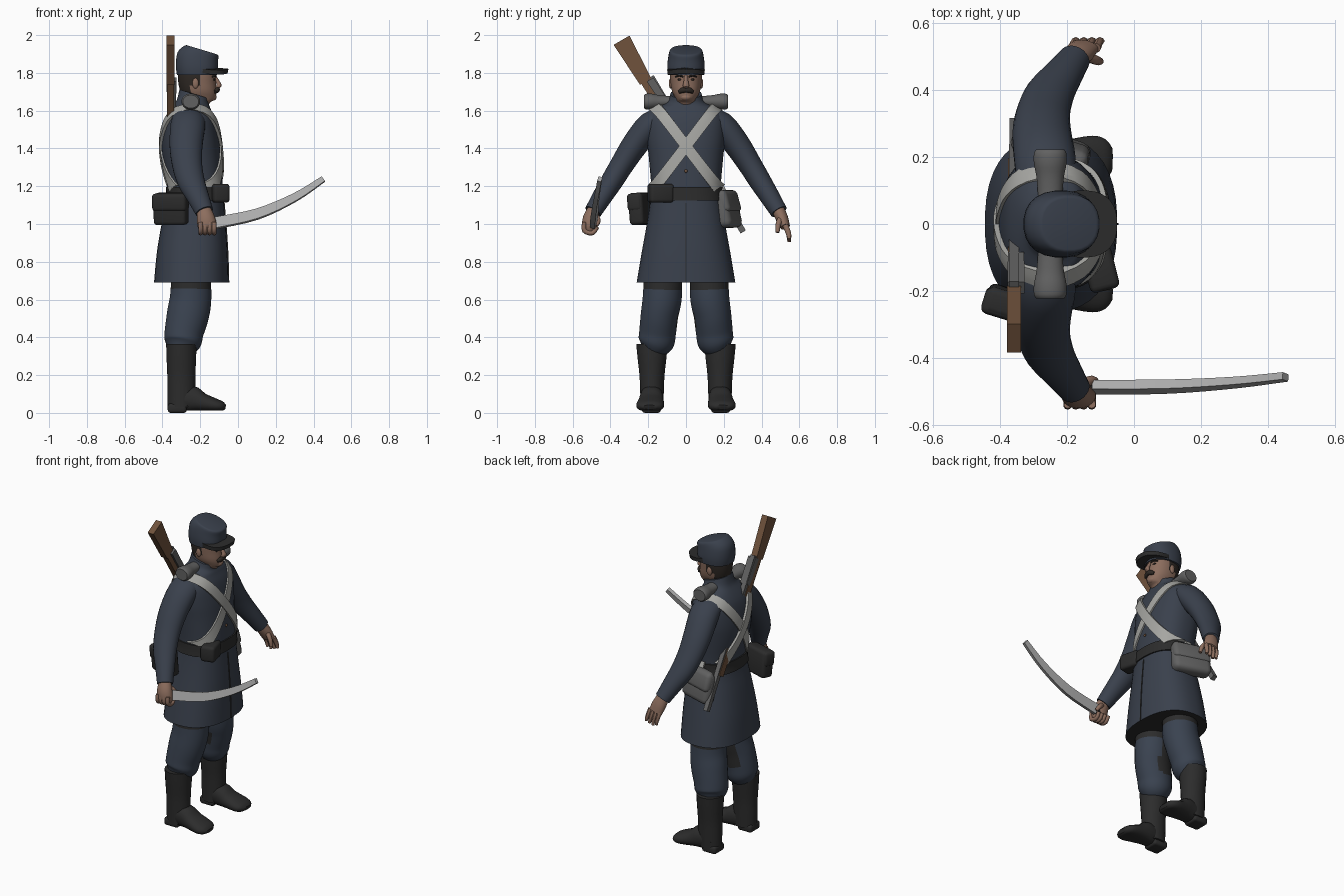
import bpy, bmesh, math
from mathutils import Vector

if "Cube" in bpy.data.objects:
    bpy.data.objects.remove(bpy.data.objects["Cube"])


def material(name, *rgb):
    m = bpy.data.materials.new(name)
    m.use_nodes = True
    m.diffuse_color = (*rgb, 1)
    bsdf = m.node_tree.nodes["Principled BSDF"]
    bsdf.inputs["Base Color"].default_value = (*rgb, 1)
    bsdf.inputs["Roughness"].default_value = 0.8
    return m


COAT = material("coat blue", .042, .052, .073)
TROUSER = material("trouser blue", .042, .055, .08)
BLACK = material("black leather", .025, .025, .025)
SKIN = material("skin", .265, .155, .112)
HAIR = material("dark hair", .028, .022, .018)
GREY = material("grey cloth", .12, .12, .12)
STRAP = material("pale strap", .38, .38, .36)
STEEL = material("steel", .42, .42, .42)
WOOD = material("wood", .16, .085, .045)


def finish(name, bm, mat, second=None, rule=None, angle=40):
    """Turn a bmesh into an object; faces that pass the rule get the second material."""
    bmesh.ops.recalc_face_normals(bm, faces=bm.faces[:])
    mesh = bpy.data.meshes.new(name)
    mesh.materials.append(mat)
    if second:
        mesh.materials.append(second)
        for f in bm.faces:
            f.material_index = int(rule(f.calc_center_median(), f.normal))
    bm.to_mesh(mesh)
    bm.free()
    ob = bpy.data.objects.new(name, mesh)
    bpy.context.collection.objects.link(ob)
    bpy.ops.object.select_all(action="DESELECT")
    ob.select_set(True)
    bpy.context.view_layer.objects.active = ob
    bpy.ops.object.shade_smooth_by_angle(angle=math.radians(angle))
    return ob


def resample(rows, k):
    """Catmull-Rom interpolation of rows of numbers."""
    out = []
    for i in range(len(rows) - 1):
        a, b, c, d = (rows[max(0, min(len(rows) - 1, i + j))] for j in (-1, 0, 1, 2))
        for s in range(k):
            t = s / k
            out.append([q + .5 * t * (r - p + t * (2*p - 5*q + 4*r - w + t * (3*(q - r) + w - p)))
                        for p, q, r, w in zip(a, b, c, d)])
    return out + [list(rows[-1])]


def loft(name, rows, mat, ref="X", k=3, sides=24, n=2, roll=0, bend=None, flat=False, **kw):
    """Sweep an oval along rows of x, y, z, radius toward ref, radius across."""
    rows = resample(rows, k)
    pts = [Vector(r[:3]) for r in rows]
    axis = Vector((ref == "X", ref == "Y", ref == "Z"))
    bm, rings = bmesh.new(), []
    for i, r in enumerate(rows):
        t = (pts[min(i + 1, len(pts) - 1)] - pts[max(i - 1, 0)]).normalized()
        if flat:
            t = Vector((0, 0, 1))
        v = t.cross(axis).normalized()
        u = v.cross(t)
        ring = []
        for s in range(sides):
            a = math.tau * (s + .5) / sides
            c, d = math.cos(a), math.sin(a)
            grow = math.sqrt(2) if sides == 4 else 1
            c = math.copysign(abs(c) ** (2 / n), c) * r[3] * grow
            d = math.copysign(abs(d) ** (2 / n), d) * r[4] * grow
            c, d = c * math.cos(roll) - d * math.sin(roll), c * math.sin(roll) + d * math.cos(roll)
            p = pts[i] + u * c + v * d
            ring.append(bm.verts.new(bend(p) if bend else p))
        rings.append(ring)
    for a, b in zip(rings, rings[1:]):
        for s in range(sides):
            e = (s + 1) % sides
            bm.faces.new((a[s], a[e], b[e], b[s]))
    bm.faces.new(rings[0])
    bm.faces.new(rings[-1])
    return finish(name, bm, mat, **kw)


def ball(name, loc, size, mat):
    bm = bmesh.new()
    bmesh.ops.create_uvsphere(bm, u_segments=16, v_segments=10, radius=1)
    for v in bm.verts:
        v.co = Vector(loc) + Vector(a * b for a, b in zip(v.co, size))
    return finish(name, bm, mat)


def box(name, loc, size, mat, bevel=.015, turn=(0, 0, 0), taper=0):
    """Rounded box, its top thinned by the taper."""
    bm = bmesh.new()
    bmesh.ops.create_cube(bm, size=1)
    for v in bm.verts:
        thin = 1 - taper * (v.co.z + .5)
        v.co = Vector((v.co.x * size[0], v.co.y * size[1] * thin, v.co.z * size[2]))
    bmesh.ops.bevel(bm, geom=bm.edges[:], offset=bevel, segments=3, affect="EDGES", profile=.5)
    ob = finish(name, bm, mat)
    ob.location, ob.rotation_euler = loc, turn
    return ob


# Coat: z, back x, front x, half width
ROUND = 2.4
body = resample([(.69, -.445, -.05, .262), (.85, -.43, -.055, .235), (1.0, -.405, -.065, .208),
                 (1.12, -.378, -.075, .19), (1.2, -.375, -.08, .185), (1.35, -.4, -.09, .197),
                 (1.45, -.403, -.1, .208), (1.55, -.385, -.12, .205), (1.61, -.355, -.145, .165),
                 (1.65, -.325, -.155, .1), (1.7, -.31, -.155, .082)], 4)


def shell(z):
    """Centre x, half depth and half width of the coat at a height."""
    for a, b in zip(body, body[1:]):
        if z <= b[0]:
            break
    t = max(0, (z - a[0]) / (b[0] - a[0]))
    _, x0, x1, w = (p + (q - p) * t for p, q in zip(a, b))
    return (x0 + x1) / 2, (x1 - x0) / 2, w


def level(z, grow=0):
    c, r, w = shell(z)
    return (c, 0, z, r + grow, w + grow)


def ramp(z, low, high):
    return max(0, min(1, (z - low) / (high - low)))


# Collar dips toward the throat
loft("coat", [level(b[0]) for b in body], COAT, k=1, sides=40, n=ROUND, flat=True,
     bend=lambda p: Vector((p.x, p.y, p.z - .3 * (p.x + .27) * ramp(p.z, 1.62, 1.7))),
     second=BLACK, rule=lambda c, nrm: nrm.z < -.9)
loft("belt", [level(z, .008) for z in (1.125, 1.16, 1.195)], BLACK, sides=40, n=ROUND, flat=True)


def sash(name, start, end, side, half, mat, off=.01):
    """Flat band laid on the coat between two (y, z) points."""
    a, b = Vector(start), Vector(end)
    across = Vector((-(b - a).y, (b - a).x)).normalized() * half
    bm, last = bmesh.new(), None
    for i in range(25):
        row = []
        for j in (-1, -.33, .33, 1):
            y, z = a.lerp(b, i / 24) + across * j
            c, r, w = shell(z)
            s = max(0, 1 - min(1, abs(y) / w) ** ROUND) ** (1 / ROUND)
            for d in (-.01, off):
                row.append(bm.verts.new((c + side * (r * s + d), y + math.copysign(max(0, d) * (1 - s), y), z)))
        row = row[0::2] + row[:0:-2]
        if last:
            for j in range(8):
                bm.faces.new((last[j], last[j - 1], row[j - 1], row[j]))
        else:
            bm.faces.new(row)
        last = row
    bm.faces.new(last)
    return finish(name, bm, mat)


# Crossed straps front and back, coat opening
for side, label, low in ((1, "front", .168), (-1, "back", .135)):
    for lr in (1, -1):
        sash(f"{label}_strap", (-.16 * lr, 1.625), (low * lr, 1.19), side, .029, STRAP, .012 + .003 * lr)
sash("coat_opening", (0, .69), (0, 1.11), 1, .003, BLACK, .004)
ball("coat_button", (sum(shell(1.28)[:2]) + .002, 0, 1.28), (.006, .009, .009), WOOD)

for s in (1, -1):
    side = "left" if s == 1 else "right"
    # Legs and boots
    loft(side + "_trouser_leg", [(-.25, .12*s, .8, .1, .1), (-.25, .125*s, .62, .11, .104),
         (-.265, .14*s, .52, .112, .1), (-.285, .15*s, .43, .104, .098), (-.292, .157*s, .375, .098, .095),
         (-.3, .17*s, .335, .075, .07)], TROUSER, second=BLACK, k=5,
         rule=lambda c, nrm: c.z > .655 or (c.z > .44 and nrm.y * s < -.8 and c.x < -.23))
    loft(side + "_boot_shaft", [(-.3, .18*s, z, r, w) for z, r, w in
         ((.365, .081, .084), (.29, .079, .077), (.2, .075, .067), (.11, .075, .063), (.03, .073, .06))], BLACK)
    loft(side + "_boot_foot", [(-.34, .183*s, .07, .055, .05), (-.25, .182*s, .075, .07, .062),
         (-.19, .185*s, .056, .05, .068), (-.12, .19*s, .04, .036, .074), (-.085, .192*s, .034, .027, .062),
         (-.066, .192*s, .03, .012, .035)], BLACK, ref="Z", n=2.2,
         bend=lambda p: Vector((p.x, p.y, max(p.z, .012))))
    box(side + "_boot_heel", (-.322, .183*s, .025), (.1, .1, .05), BLACK, .015)
    # Sleeve and bedroll end
    loft(side + "_sleeve", [(-.262, .1*s, 1.565, .085, .06), (-.265, .185*s, 1.525, .092, .072),
         (-.275, .27*s, 1.42, .088, .07), (-.27, .335*s, 1.32, .08, .063), (-.25, .39*s, 1.23, .073, .059),
         (-.215, .44*s, 1.15, .06, .053), (-.178, .492*s, 1.065, .048, .046)], COAT)
    loft(side + "_shoulder_roll", [(-.25, y*s, 1.648, r + .007, r) for y, r in
         ((.08, .03), (.105, .031), (.145, .035), (.18, .042), (.21, .042), (.222, .035))], GREY)
    # Face sides
    ball(side + "_ear", (-.225, .081*s, 1.745), (.017, .01, .028), SKIN)
    ball(side + "_eye", (-.128, .033*s, 1.765), (.008, .013, .006), HAIR)
    loft(side + "_brow", [(-.121, .014*s, 1.779, .007, .005), (-.122, .035*s, 1.786, .008, .006),
                          (-.137, .055*s, 1.779, .007, .004)], HAIR, sides=8)
    loft(side + "_moustache", [(-.108, -.004*s, 1.712, .013, .014), (-.112, .018*s, 1.708, .013, .015),
                               (-.123, .037*s, 1.699, .009, .009)], HAIR, sides=10)

# Open left hand
loft("left_palm", [(-.18, .488, 1.075, .038, .034), (-.165, .508, 1.03, .045, .033),
                   (-.15, .526, .985, .045, .025)], SKIN)
for i in range(4):
    x = -.184 + .024 * i
    loft("left_finger", [(x, .525, .995, .013, .015), (x + .008, .543, .95, .012, .014),
                         (x + .015, .546, .905 + .008 * abs(i - 1), .009, .009)], SKIN, sides=10)
loft("left_thumb", [(-.14, .5, 1.03, .015, .015), (-.112, .488, .995, .014, .014),
                    (-.1, .485, .955, .01, .01)], SKIN, sides=10)

# Closed right hand with sabre
loft("right_fist", [(-.18, -.488, 1.075, .038, .034), (-.17, -.508, 1.03, .048, .038),
                    (-.163, -.512, .985, .05, .038), (-.16, -.508, .95, .034, .024)], SKIN)
for i in range(4):
    x = -.198 + .024 * i
    loft("right_finger", [(x, -.538, 1.01, .012, .012), (x, -.538, .965, .013, .013),
                          (x, -.495, .952, .012, .012), (x, -.47, .985, .011, .011)], SKIN, sides=10)
loft("right_thumb", [(-.15, -.475, 1.04, .015, .015), (-.125, -.466, 1.015, .014, .014),
                     (-.108, -.475, .99, .009, .009)], SKIN, sides=10)
loft("sabre_grip", [(-.2, -.493, .993, .014, .012), (-.1, -.487, 1.005, .016, .014)], BLACK, ref="Z", k=1, sides=8)
loft("sabre_blade", [(-.12, -.487, 1.005, .03, .014), (.1, -.485, 1.052, .027, .014),
                     (.3, -.473, 1.14, .021, .012), (.452, -.456, 1.238, .015, .011)],
     STEEL, ref="Z", k=4, sides=4, roll=-.3, angle=25)

# Head, hair painted by region
loft("head", [(-.235, 0, 1.58, .065, .06), (-.225, 0, 1.64, .075, .06), (-.205, 0, 1.66, .085, .055),
              (-.21, 0, 1.7, .096, .074), (-.217, 0, 1.75, .1, .082), (-.218, 0, 1.8, .1, .086),
              (-.22, 0, 1.85, .09, .08)], SKIN, n=2.2, flat=True, second=HAIR,
     rule=lambda c, nrm: c.z > 1.68 and c.x < -.245 or (c.z > 1.735 and c.x < -.2))
loft("nose", [(-.124, 0, 1.785, .008, .009), (-.106, 0, 1.75, .011, .013), (-.1, 0, 1.732, .013, .018),
              (-.115, 0, 1.722, .008, .012)], SKIN, sides=12)
ball("chin", (-.135, 0, 1.672), (.022, .032, .02), SKIN)

# Cap with sloping crown and peak
loft("cap_crown", [(-.217, 0, 1.79, .107, .097), (-.218, 0, 1.83, .112, .1), (-.213, 0, 1.88, .108, .094),
                   (-.194, 0, 1.915, .091, .086), (-.193, 0, 1.922, .08, .076)], COAT, n=2.3, flat=True,
     bend=lambda p: Vector((p.x, p.y, p.z - .3 * (p.x + .19) * ramp(p.z, 1.8, 1.91))))
loft("cap_peak", [(-.155, 0, 1.807, .1, .098), (-.152, 0, 1.832, .102, .1)], BLACK, k=1, n=2.4, sides=32, flat=True,
     bend=lambda p: p - Vector((0, 0, 1.5 * p.y * p.y + .1 * (p.x + .15))))

# Rifle slung across the back
loft("rifle_butt", [(-.358, -.341, 1.973, .021, .049), (-.358, -.214, 1.754, .021, .034)], WOOD, k=1, sides=4)
loft("rifle_stock", [(-.358, -.22, 1.76, .018, .024), (-.358, .175, 1.14, .018, .024)], WOOD, k=1, sides=4)
loft("rifle_lock", [(-.352, -.19, 1.765, .026, .02), (-.352, -.1, 1.625, .024, .02)], GREY, k=1, sides=4)
loft("rifle_barrel", [(-.358, -.185, 1.78, .015, .016), (-.358, .303, .958, .014, .016)], GREY, k=1, sides=4)

# Belt pouches and haversack
box("cap_pouch", (-.1, -.135, 1.163), (.09, .13, .1), BLACK, .018, (0, 0, .25))
box("cartridge_box", (-.355, -.243, 1.08), (.18, .08, .17), BLACK, .02, (.08, 0, -.3))
box("cartridge_box_flap", (-.358, -.25, 1.115), (.19, .08, .095), BLACK, .02, (.08, 0, -.3))
box("haversack", (-.25, .22, 1.08), (.24, .095, .2), GREY, .034, (.12, 0, -.3), .45)
box("haversack_flap", (-.25, .222, 1.12), (.235, .085, .12), GREY, .026, (.12, 0, -.3), .4)
loft("haversack_sling", [(-.25, .19, 1.21, .02, .006), (-.25, .225, 1.14, .02, .006)], STRAP, k=1, sides=4)
